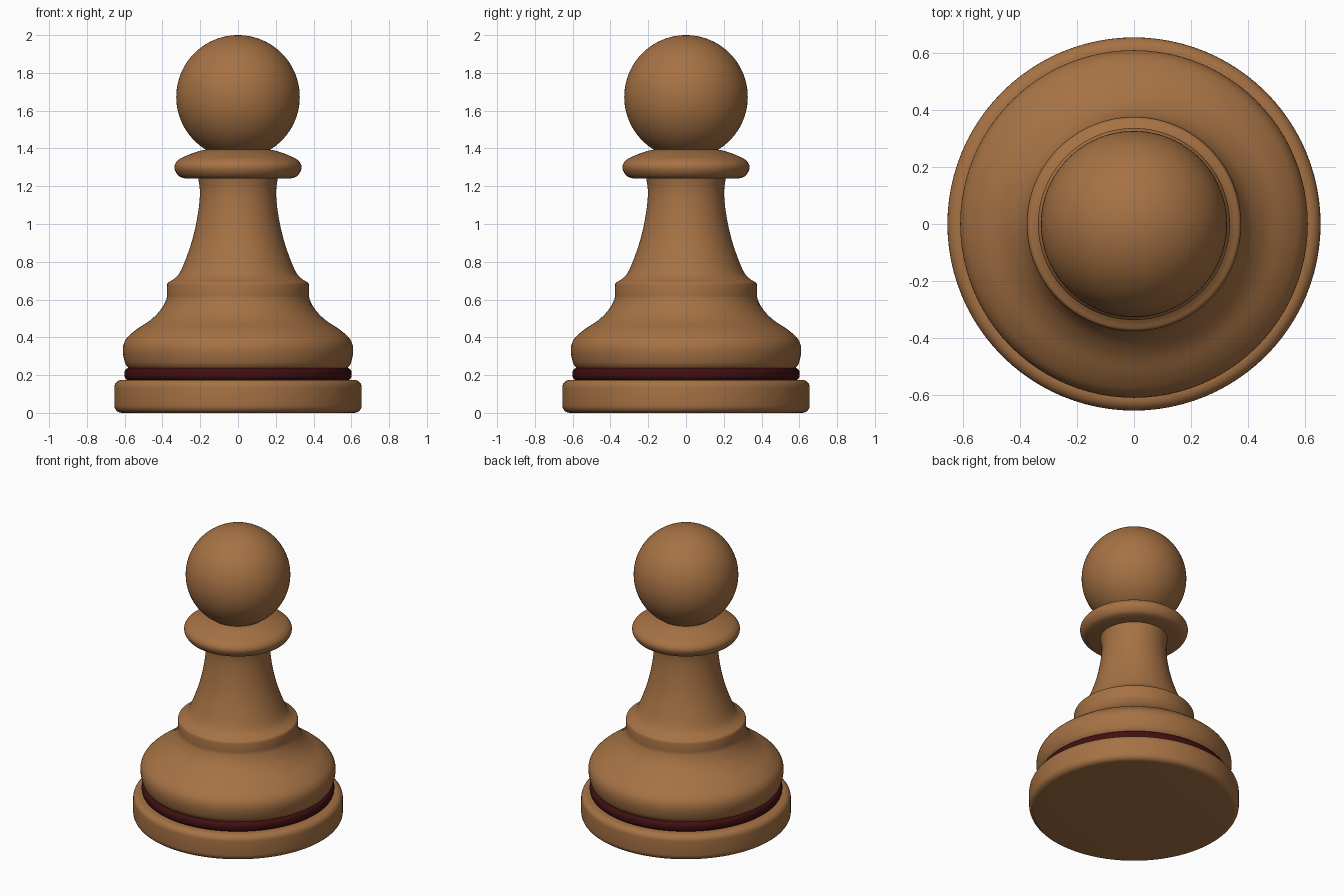
import bpy, bmesh, math
from mathutils import Vector

if "Cube" in bpy.data.objects:
    bpy.data.objects.remove(bpy.data.objects["Cube"])


def material(name, rgb):
    m = bpy.data.materials.new(name)
    m.diffuse_color = (*rgb, 1)
    m.use_nodes = True
    m.node_tree.nodes["Principled BSDF"].inputs["Base Color"].default_value = m.diffuse_color
    return m


wood = material("warm wood", (0.38, 0.168, 0.058))
felt = material("dark red", (0.05, 0.005, 0.006))


def smooth_curve(pts, steps=5):
    """Catmull-Rom curve through the (radius, height) points."""
    p = [pts[0]] + pts + [pts[-1]]
    p = [Vector(q) for q in p]
    out = []
    for i in range(1, len(p) - 2):
        a, b, c, d = p[i - 1:i + 3]
        for s in range(steps):
            t = s / steps
            out.append(0.5 * (2 * b + (c - a) * t + (2 * a - 5 * b + 4 * c - d) * t * t
                              + (3 * b - a - 3 * c + d) * t ** 3))
    return out + [p[-1]]


def finish(name, bm, mat):
    bmesh.ops.recalc_face_normals(bm, faces=bm.faces)
    me = bpy.data.meshes.new(name)
    bm.to_mesh(me)
    bm.free()
    ob = bpy.data.objects.new(name, me)
    bpy.context.collection.objects.link(ob)
    me.materials.append(mat)
    bpy.ops.object.select_all(action='DESELECT')
    ob.select_set(True)
    bpy.context.view_layer.objects.active = ob
    bpy.ops.object.shade_smooth_by_angle(angle=math.radians(40))
    return ob


def lathe(name, profile, mat, sides=96):
    """Turn a bottom-to-top profile around z and cap both ends."""
    bm = bmesh.new()
    rings = [[bm.verts.new((r * math.cos(2 * math.pi * i / sides),
                            r * math.sin(2 * math.pi * i / sides), z))
              for i in range(sides)] for r, z in profile]
    for lo, hi in zip(rings, rings[1:]):
        for i in range(sides):
            j = (i + 1) % sides
            bm.faces.new((lo[i], lo[j], hi[j], hi[i]))
    bm.faces.new(rings[0][::-1])
    bm.faces.new(rings[-1])
    return finish(name, bm, mat)


def disc_profile(r, z0, z1, c, n=6):
    """Straight-sided disc with rounded rims of radius c."""
    arc = [(c * math.sin(k * math.pi / 2 / n), c * math.cos(k * math.pi / 2 / n))
           for k in range(n + 1)]
    low = [(r - c + s, z0 + c - k) for s, k in arc]
    high = [(r - c + s, z1 - c + k) for s, k in reversed(arc)]
    return low + high


# Foot and red band
lathe("base_disc", disc_profile(0.655, 0, 0.175, 0.04), wood)
lathe("red_band", disc_profile(0.602, 0.17, 0.24, 0.03), felt)

# Bulging body, step ring and stem
body = smooth_curve([(0.575, 0.232), (0.598, 0.265), (0.61, 0.335), (0.593, 0.39),
                     (0.54, 0.44), (0.465, 0.49), (0.41, 0.545), (0.38, 0.6),
                     (0.376, 0.63)])
ring = smooth_curve([(0.376, 0.675), (0.37, 0.69), (0.345, 0.705), (0.313, 0.735),
                     (0.282, 0.8), (0.247, 0.9), (0.222, 1.0), (0.206, 1.1),
                     (0.202, 1.18), (0.212, 1.25)])
lathe("body_and_stem", body + ring, wood)

# Collar under the head
lathe("collar", smooth_curve([(0.275, 1.24), (0.312, 1.253), (0.334, 1.285),
                              (0.334, 1.315), (0.31, 1.343), (0.26, 1.367),
                              (0.21, 1.385), (0.165, 1.395)]), wood)

# Ball head
bm = bmesh.new()
bmesh.ops.create_uvsphere(bm, u_segments=96, v_segments=48, radius=0.327)
bmesh.ops.translate(bm, verts=bm.verts, vec=(0, 0, 1.673))
finish("ball_head", bm, wood)
